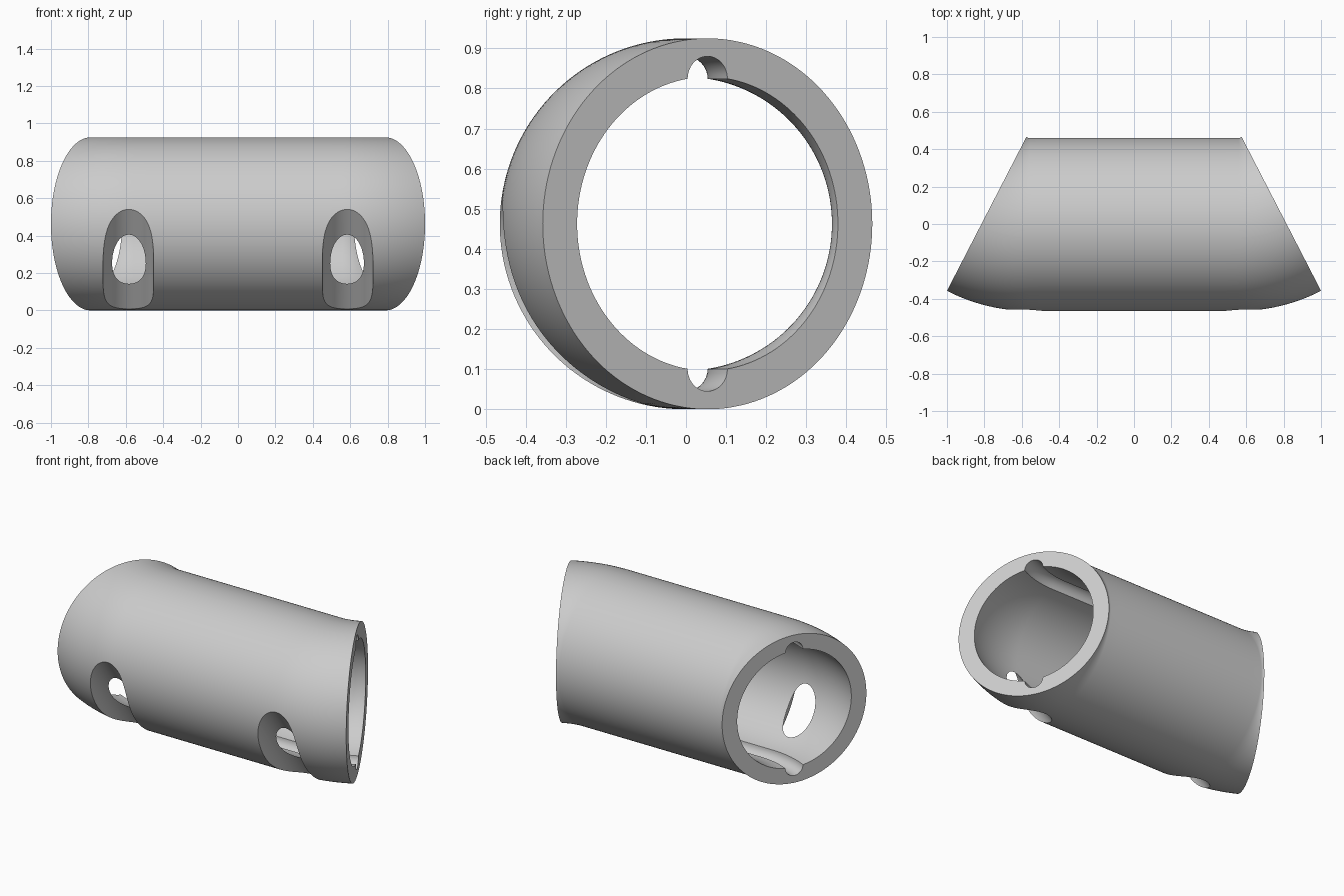
import bpy, bmesh
from math import sin, cos, pi, atan2, asin, radians
from mathutils import Matrix, Vector

if "Cube" in bpy.data.objects:
    bpy.data.objects.remove(bpy.data.objects["Cube"])

OUTER, BORE, GROOVE = 0.4625, 0.366, 0.056
HALF, BEND, TURN = 0.5586, 0.5, radians(27.3)
CENTRE = Vector((0, -0.002, OUTER))

grey = bpy.data.materials.new("plain grey")
grey.use_nodes = True
grey.diffuse_color = (0.6, 0.6, 0.6, 1)
grey.node_tree.nodes["Principled BSDF"].inputs["Base Color"].default_value = grey.diffuse_color


def inner_profile():
    """Round bore with a half-round groove at top and bottom, as (side, up)."""
    edge = asin(GROOVE / BORE)
    seat = BORE * cos(edge)
    half = [(GROOVE * cos(t * pi / 16), seat + GROOVE * sin(t * pi / 16)) for t in range(16)]
    start, span = pi / 2 + edge, pi - 2 * edge
    half += [(BORE * cos(start + span * i / 64), BORE * sin(start + span * i / 64)) for i in range(64)]
    return half + [(-u, -v) for u, v in half]


def path():
    """Straight middle with both ends curving to the back, as (x, y, heading)."""
    bends = [TURN * i / 14 for i in range(1, 15)]
    right = [(HALF + BEND * sin(a), BEND * (1 - cos(a)), a) for a in bends]
    left = [(-x, y, -a) for x, y, a in reversed(right)]
    middle = [(HALF * i / 8, 0, 0) for i in range(-8, 9)]
    return left + middle + right


def new_object(name, bm):
    bmesh.ops.recalc_face_normals(bm, faces=bm.faces)
    mesh = bpy.data.meshes.new(name)
    bm.to_mesh(mesh)
    bm.free()
    mesh.materials.append(grey)
    ob = bpy.data.objects.new(name, mesh)
    bpy.context.collection.objects.link(ob)
    return ob


# Curved tube: sweep the outer and inner profiles together
inner = inner_profile()
outer = [(OUTER * cos(atan2(v, u)), OUTER * sin(atan2(v, u))) for u, v in inner]
count = len(inner)
bm = bmesh.new()
rings = []
for x, y, a in path():
    rings.append([[bm.verts.new(CENTRE + Vector((x - u * sin(a), y + u * cos(a), v)))
                   for u, v in profile] for profile in (outer, inner)])


def strip(a, b):
    for i in range(count):
        j = (i + 1) % count
        bm.faces.new((a[i], a[j], b[j], b[i]))


for a, b in zip(rings, rings[1:]):
    strip(a[0], b[0])
    strip(a[1], b[1])
for end in (rings[0], rings[-1]):
    strip(end[0], end[1])
tube = new_object("curved_tube", bm)

# Slanted round channels that skim the lower front and break into the bore
bpy.context.view_layer.objects.active = tube
tube.select_set(True)
tilt = radians(35)
for side in (-1, 1):
    bm = bmesh.new()
    spot = CENTRE + Vector((side * 0.587, -0.465 * cos(tilt), -0.465 * sin(tilt)))
    bmesh.ops.create_cone(bm, cap_ends=True, segments=96, radius1=0.1365, radius2=0.1365, depth=1.4,
                          matrix=Matrix.Translation(spot) @ Matrix.Rotation(tilt, 4, "X"))
    cutter = new_object("channel_cutter", bm)
    cutter.hide_render = True
    cut = tube.modifiers.new("channel", "BOOLEAN")
    cut.operation = "DIFFERENCE"
    cut.solver = "EXACT"
    cut.object = cutter
    bpy.ops.object.modifier_apply(modifier=cut.name)
    bpy.data.objects.remove(cutter)

bpy.ops.object.shade_smooth_by_angle(angle=radians(30))
